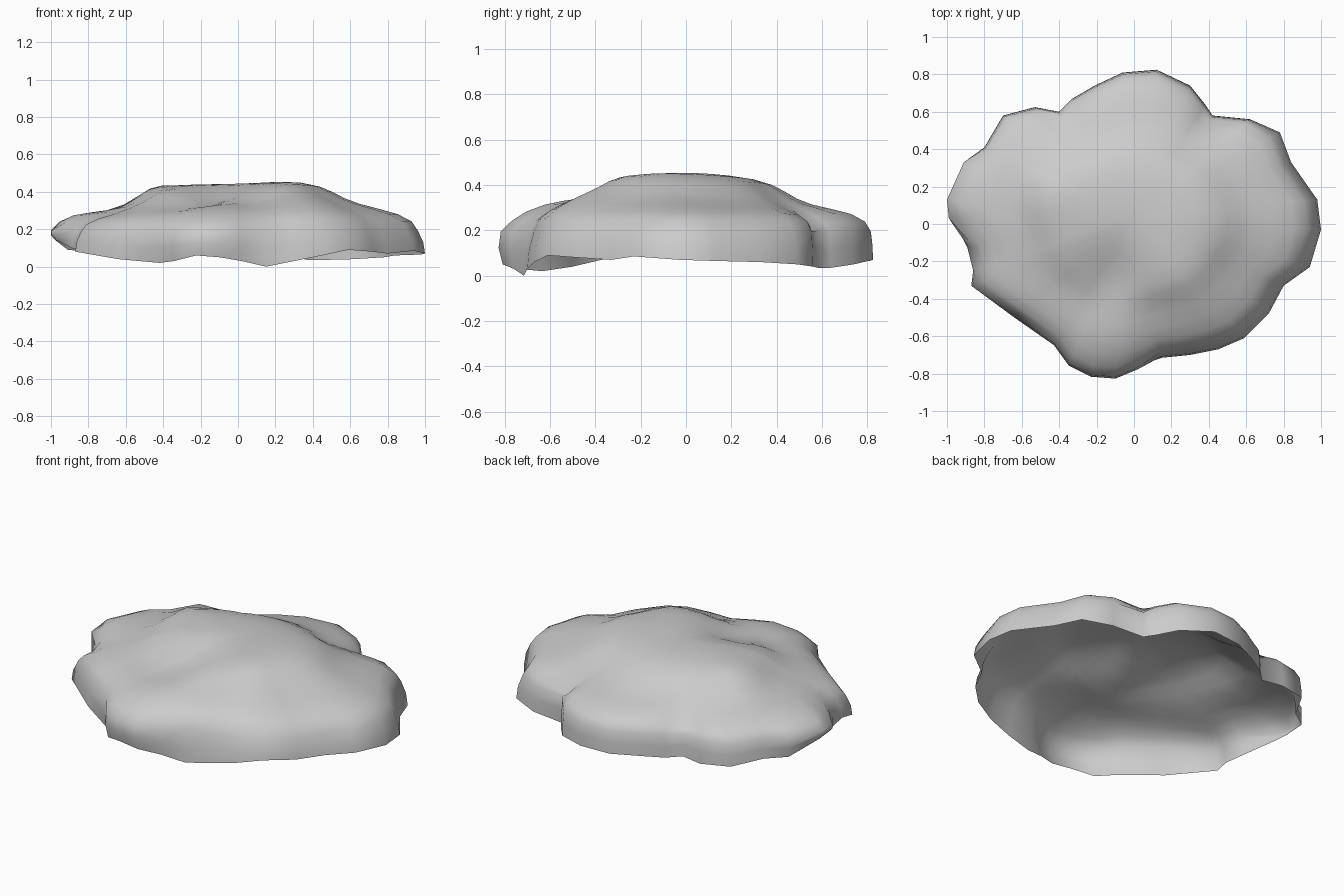
import bpy, bmesh, math

if "Cube" in bpy.data.objects:
    bpy.data.objects.remove(bpy.data.objects["Cube"])

# Lobed rim seen from above: x, y, height of the open lower edge
RIM = [
    (1.0, -.03, .07), (.98, .13, .065), (.84, .33, .06), (.78, .49, .05),
    (.62, .56, .04), (.42, .58, .035), (.38, .64, .035), (.30, .74, .05), (.12, .825, .07),
    (-.06, .81, .065), (-.21, .74, .065), (-.33, .67, .06), (-.40, .60, .06),
    (-.53, .625, .06), (-.70, .58, .07), (-.80, .41, .08), (-.91, .33, .09),
    (-1.0, .13, .14), (-.99, .03, .14), (-.89, -.13, .10), (-.86, -.25, .09),
    (-.87, -.33, .08), (-.64, -.50, .04), (-.43, -.65, .02), (-.35, -.76, .03),
    (-.23, -.82, .06), (-.10, -.83, .05), (.02, -.78, .03), (.15, -.715, .0),
    (.30, -.70, .03), (.45, -.67, .06), (.59, -.61, .09), (.72, -.48, .08),
    (.80, -.33, .07), (.94, -.23, .085),
]
# Crown profile: fraction of rim radius, height
CROWN = [(.955, .24), (.88, .275), (.78, .30), (.68, .323), (.60, .35), (.53, .383),
         (.46, .41), (.36, .43), (.24, .44), (.12, .442)]
# Soft swellings and hollows: x, y, radius, amount
BUMPS = [(.36, -.02, .25, .018), (-.13, -.30, .18, -.075), (-.08, -.56, .15, .02),
         (0, .48, .22, -.012), (.43, .53, .09, -.045), (-.41, .56, .09, -.035),
         (-.66, .10, .10, -.025), (-.48, .20, .13, .035), (-.70, -.28, .16, -.02),
         (.70, -.10, .20, .01), (.34, -.40, .20, .045)]
CY = .03


def relief(x, y):
    return sum(a * math.exp(-((x - bx) ** 2 + (y - by) ** 2) / (r * r))
               for bx, by, r, a in BUMPS)


def wall_lean(x, y):
    if x < -.85 and y > -.1:
        return 0
    if -.45 < x < .1 and y < -.6:
        return .015
    return .04 if y < .1 or x > .7 else .012


n = len(RIM)
radii = [math.hypot(x, y - CY) for x, y, z in RIM]
bm = bmesh.new()
rings = []

# Side wall: leans inwards at the front and right, nearly upright at the back
for t in (0, .5, 1):
    ring = []
    for x, y, z in RIM:
        s = 1 - wall_lean(x, y) * t * t
        if t == 0 and (-.45 < x < .1 and y < -.6 or x < -.95):
            s = .975
        ring.append(bm.verts.new((x * s, CY + (y - CY) * s, z + (.195 - z) * t)))
    rings.append(ring)

# Crown: lobes fade into a rounder shape towards the middle
for f, h in CROWN:
    ring = []
    for i, (x, y, z) in enumerate(RIM):
        smooth = sum(radii[(i + k) % n] for k in range(-3, 4)) / 7
        w = max(0, min(1, (f - .3) / .6))
        lean = .03 if y < .1 or x > .7 else 0
        s = (f - lean * max(0, f - .5) * 2) * (w + (1 - w) * smooth / radii[i])
        px, py = x * s, CY + (y - CY) * s
        ring.append(bm.verts.new((px, py, h + relief(px, py))))
    rings.append(ring)

for a, b in zip(rings, rings[1:]):
    for i in range(n):
        j = (i + 1) % n
        bm.faces.new((a[i], a[j], b[j], b[i]))
top = bm.verts.new((0, CY, .443 + relief(0, CY)))
for i in range(n):
    bm.faces.new((rings[-1][i], rings[-1][(i + 1) % n], top))

bm.normal_update()
mesh = bpy.data.meshes.new("foliage_canopy")
bm.to_mesh(mesh)
bm.free()
canopy = bpy.data.objects.new("foliage_canopy", mesh)
bpy.context.collection.objects.link(canopy)
bpy.context.view_layer.objects.active = canopy
canopy.select_set(True)
bpy.ops.object.shade_smooth_by_angle(angle=math.radians(60))
